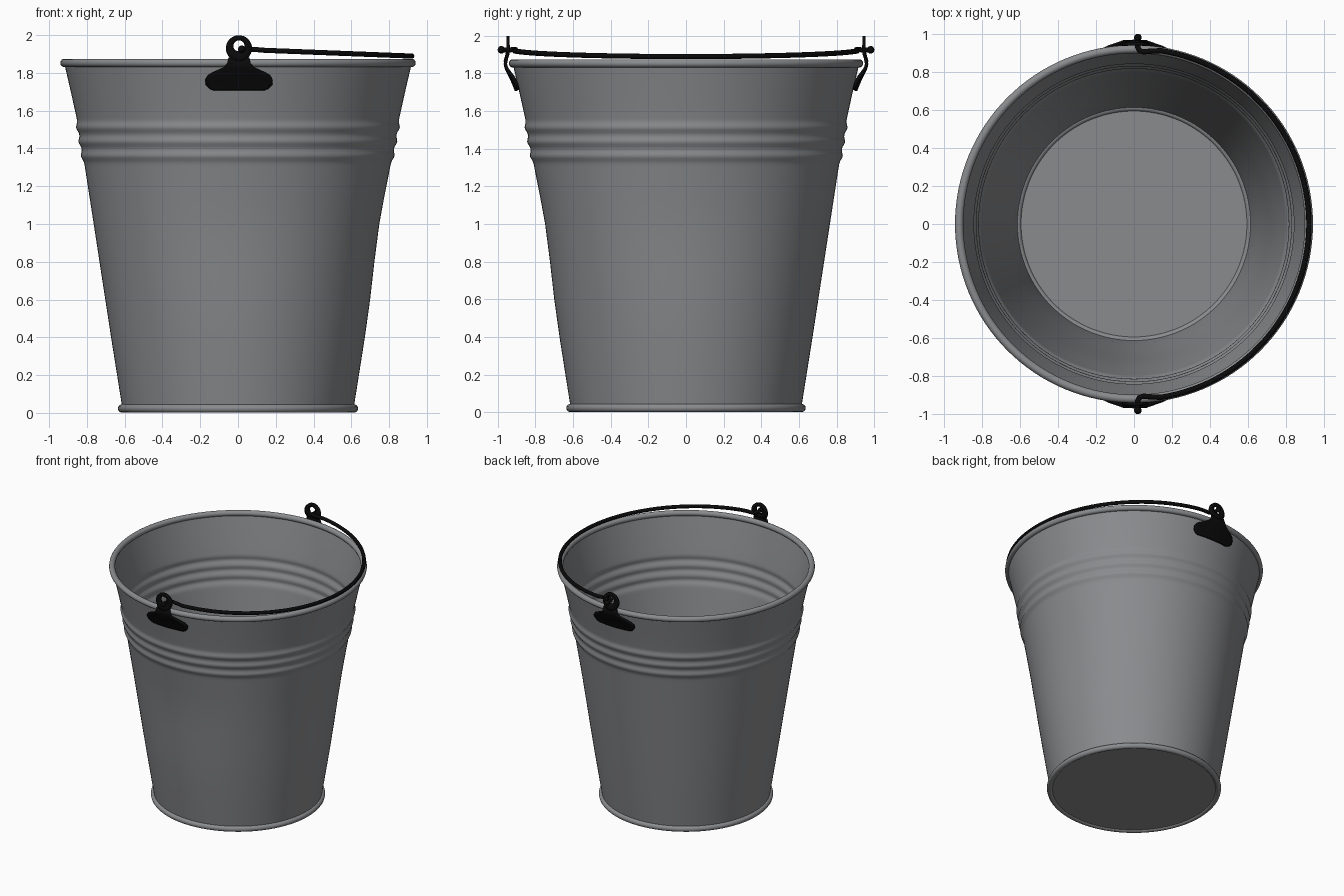
import bpy, math
from math import sin, cos, pi, sqrt, exp

if "Cube" in bpy.data.objects:
    bpy.data.objects.remove(bpy.data.objects["Cube"])


def material(name, rgb):
    m = bpy.data.materials.new(name)
    m.diffuse_color = (*rgb, 1)
    m.use_nodes = True
    m.node_tree.nodes["Principled BSDF"].inputs["Base Color"].default_value = m.diffuse_color
    return m


STEEL = material("grey_steel", (0.255, 0.26, 0.27))
BLACK = material("black_iron", (0.003, 0.003, 0.003))


def finish(ob, mat):
    ob.data.materials.clear()
    ob.data.materials.append(mat)
    bpy.ops.object.select_all(action='DESELECT')
    ob.select_set(True)
    bpy.context.view_layer.objects.active = ob
    bpy.ops.object.shade_smooth_by_angle(angle=math.radians(40))


def mesh_object(name, verts, faces, mat):
    me = bpy.data.meshes.new(name)
    me.from_pydata(verts, [], faces)
    ob = bpy.data.objects.new(name, me)
    bpy.context.collection.objects.link(ob)
    finish(ob, mat)
    return ob


def interp(pts, t):
    for (a, va), (b, vb) in zip(pts, pts[1:]):
        if t <= b:
            return va + (vb - va) * max(0, t - a) / (b - a)
    return pts[-1][1]


# bucket wall radius: taper, flared mouth and three raised ribs
TAPER = [(0.01, 0.61), (0.4, 0.672), (1.0, 0.764), (1.33, 0.815),
         (1.55, 0.852), (1.7, 0.885), (1.86, 0.922)]


def wall(z):
    r = interp(TAPER, z)
    return r + sum(0.012 * exp(-((z - c) / 0.022) ** 2) for c in (1.36, 1.435, 1.51))


N = 128
zs = [0.012, 0.2, 0.4, 0.6, 0.8, 1.0, 1.15, 1.27]
zs += [1.3 + 0.0125 * i for i in range(22)] + [1.62, 1.7, 1.78, 1.86]
T = 0.011
profile = [(wall(z), z) for z in zs]
profile += [(wall(z) - T, z) for z in reversed(zs[1:])] + [(wall(0.03) - T + 0.009, 0.03)]
verts = []
for r, z in profile:
    for i in range(N):
        a = 2 * pi * i / N
        # shallow dents on the right and front sides
        dent = 0.016 * exp(-((z - 0.98) / 0.3) ** 2) * (max(0, cos(a)) ** 6 + max(0, -sin(a)) ** 6)
        verts.append(((r - dent) * cos(a), (r - dent) * sin(a), z))
faces = []
for j in range(len(profile) - 1):
    for i in range(N):
        k = (i + 1) % N
        faces.append((j * N + i, j * N + k, (j + 1) * N + k, (j + 1) * N + i))
last = (len(profile) - 1) * N
faces.append(tuple(range(N - 1, -1, -1)))          # underside
faces.append(tuple(last + i for i in range(N)))    # inner floor
mesh_object("bucket_body", verts, faces, STEEL)

# rolled rims
for name, R, z in (("bottom_rim", 0.614, 0.023), ("top_rim", 0.919, 1.853)):
    bpy.ops.mesh.primitive_torus_add(major_radius=R, minor_radius=0.022, major_segments=N,
                                     minor_segments=14, location=(0, 0, z))
    bpy.context.object.name = name
    finish(bpy.context.object, STEEL)

# handle lugs: curved flared plate with a ring on top
HALF = [(1.71, 0.135), (1.72, 0.157), (1.74, 0.175), (1.765, 0.178), (1.785, 0.165), (1.80, 0.14),
        (1.815, 0.105), (1.83, 0.078), (1.85, 0.062), (1.88, 0.055)]
DEPTH = [(1.71, 0.902), (1.76, 0.922), (1.80, 0.942), (1.83, 0.956), (1.86, 0.962),
         (1.89, 0.95), (1.91, 0.946), (2.0, 0.946)]


def lug_point(x, z, side):
    d = interp(DEPTH, z)
    return (x + 0.005, side * sqrt(d * d - x * x), z)


def thicken(ob):
    m = ob.modifiers.new("thickness", 'SOLIDIFY')
    m.thickness = 0.016
    m.offset = 0


for side, word in ((-1, "front"), (1, "back")):
    M = 16
    v = [lug_point(h * (2 * i / M - 1), z, side) for z, h in HALF for i in range(M + 1)]
    W = M + 1
    f = [(j * W + i, j * W + i + 1, (j + 1) * W + i + 1, (j + 1) * W + i)[::-side]
         for j in range(len(HALF) - 1) for i in range(M)]
    thicken(mesh_object(word + "_lug_plate", v, f, BLACK))
    K = 32
    v = [lug_point(r * cos(2 * pi * i / K), 1.93 + r * sin(2 * pi * i / K) + dz, side)
         for r, dz in ((0.069, 0), (0.03, 0.012)) for i in range(K)]
    f = [(i, (i + 1) % K, K + (i + 1) % K, K + i)[::-side] for i in range(K)]
    thicken(mesh_object(word + "_lug_ring", v, f, BLACK))


# bail handle lying on the right of the mouth, ends hooked through the rings
def tube(name, pts, radius):
    cu = bpy.data.curves.new(name, 'CURVE')
    cu.dimensions = '3D'
    cu.bevel_depth = radius
    cu.bevel_resolution = 3
    cu.use_fill_caps = True
    sp = cu.splines.new('POLY')
    sp.points.add(len(pts) - 1)
    for p, co in zip(sp.points, pts):
        p.co = (*co, 1)
    tmp = bpy.data.objects.new(name, cu)
    bpy.context.collection.objects.link(tmp)
    bpy.ops.object.select_all(action='DESELECT')
    tmp.select_set(True)
    bpy.context.view_layer.objects.active = tmp
    bpy.ops.object.convert(target='MESH')
    finish(bpy.context.object, BLACK)


hook = [(0.02, -0.985, 1.925), (0.02, -0.93, 1.925), (0.028, -0.912, 1.926),
        (0.05, -0.905, 1.926), (0.09, -0.909, 1.924)]
arc = []
for i in range(61):
    a = math.radians(-81 + 162 * i / 60)
    arc.append((0.92 * cos(a), 0.922 * sin(a), 1.925 - 0.036 * cos(a)))
path = hook + arc + [(x, -y, z) for x, y, z in reversed(hook)]
tube("handle", path, 0.014)

# flattened knobs at the handle ends
for side, word in ((-1, "front"), (1, "back")):
    bpy.ops.mesh.primitive_uv_sphere_add(segments=20, ring_count=12, radius=0.02,
                                         location=(0.02, side * 0.98, 1.925))
    bpy.context.object.name = word + "_handle_knob"
    finish(bpy.context.object, BLACK)
